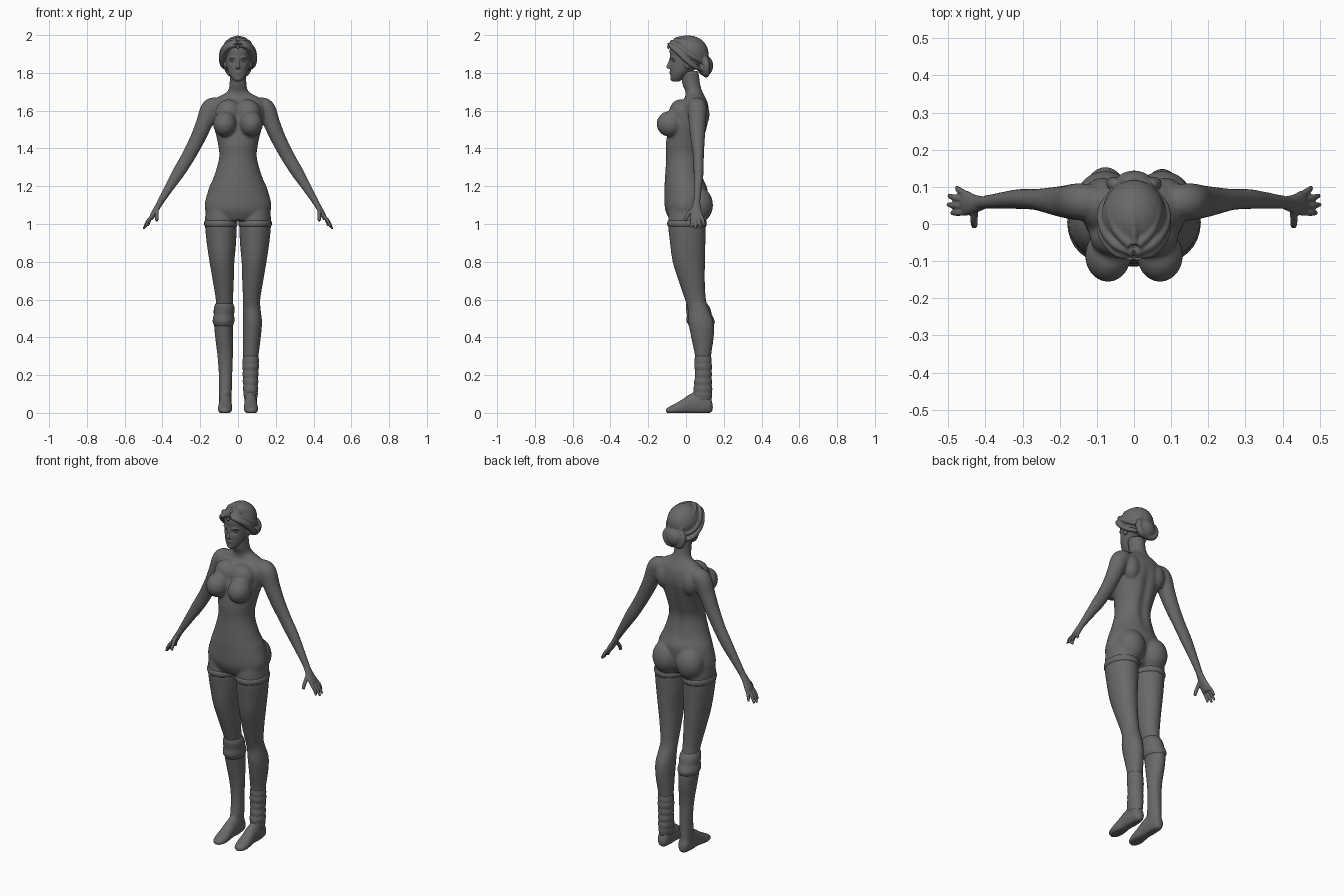
import bpy, bmesh, math
from mathutils import Vector, Matrix

X, Y, Z = Vector((1, 0, 0)), Vector((0, 1, 0)), Vector((0, 0, 1))
grey = bpy.data.materials.new("dark_grey")
grey.diffuse_color = (0.14, 0.14, 0.14, 1)


def spline(pts, steps=6):
    """Smooth curve through tuples of any length."""
    out = []
    for i in range(len(pts) - 1):
        a, b, c, d = pts[max(i - 1, 0)], pts[i], pts[i + 1], pts[min(i + 2, len(pts) - 1)]
        for k in range(steps):
            t = k / steps
            out.append([0.5 * (2 * q + (r - p) * t + (2 * p - 5 * q + 4 * r - s) * t * t
                               + (3 * q - p - 3 * r + s) * t ** 3)
                        for p, q, r, s in zip(a, b, c, d)])
    return out + [list(pts[-1])]


def loft(bm, rings, ref=X, axis=None, side=1, n=28, smooth=True, warp=None):
    """Skin ellipses (x, y, z, radius along ref, other radius) along a path."""
    rings = spline(rings) if smooth else rings
    cen = [Vector(r[:3]) for r in rings]
    loops = []
    for i, r in enumerate(rings):
        t = axis or (cen[min(i + 1, len(cen) - 1)] - cen[max(i - 1, 0)]).normalized()
        u = (ref - t * ref.dot(t)).normalized()
        v = t.cross(u)
        loop = []
        for k in range(n):
            a = math.tau * k / n
            p = cen[i] + u * math.cos(a) * max(r[3], .002) + v * math.sin(a) * max(r[4], .002)
            if warp:
                p = warp(p)
            loop.append(bm.verts.new((p.x * side, p.y, p.z)))
        loops.append(loop)
    for a, b in zip(loops, loops[1:]):
        for k in range(n):
            bm.faces.new((a[k], a[(k + 1) % n], b[(k + 1) % n], b[k]))
    bm.faces.new(loops[0])
    bm.faces.new(loops[-1])


def tube(bm, pts, r, side=1, ref=Y):
    """Tapered round strand."""
    m = len(pts) - 1
    loft(bm, [(*p, r * (1 - .3 * abs(2 * i / m - 1)), r * (1 - .3 * abs(2 * i / m - 1)))
              for i, p in enumerate(pts)], ref, None, side, 12)


def ball(bm, c, r, side=1):
    m = Matrix.Translation((c[0] * side, c[1], c[2])) @ Matrix.Diagonal((*r, 1))
    return bmesh.ops.create_uvsphere(bm, u_segments=28, v_segments=18, radius=1, matrix=m)["verts"]


def finish(name, bm, voxel=0, relax=0):
    bmesh.ops.recalc_face_normals(bm, faces=bm.faces)
    for f in bm.faces:
        f.smooth = True
    me = bpy.data.meshes.new(name)
    bm.to_mesh(me)
    bm.free()
    ob = bpy.data.objects.new(name, me)
    bpy.context.collection.objects.link(ob)
    me.materials.append(grey)
    if voxel:
        m = ob.modifiers.new("fuse", 'REMESH')
        m.mode, m.voxel_size, m.use_smooth_shade = 'VOXEL', voxel, True
        m = ob.modifiers.new("relax", 'SMOOTH')
        m.factor, m.iterations = .5, relax
    return ob


# Body: torso, limbs and feet fused into one skin
def spine(p):
    g = math.exp(-(p.x / .025) ** 2) * math.exp(-((p.z - 1.42) / .17) ** 4)
    return p - Y * .014 * g if p.y > .03 else p


def sole(p):
    return Vector((p.x, p.y, max(p.z, 0)))


torso = [(0, -.005, 1.02, .12, .08), (0, -.005, 1.08, .176, .106), (0, 0, 1.18, .157, .114),
         (0, -.01, 1.25, .128, .101), (0, -.013, 1.35, .1, .092), (0, -.005, 1.43, .107, .101),
         (0, .014, 1.52, .129, .104), (0, .026, 1.58, .138, .1), (0, .042, 1.64, .142, .074),
         (0, .048, 1.67, .11, .054), (0, .042, 1.7, .058, .045), (0, .028, 1.74, .045, .047),
         (0, .018, 1.81, .044, .048)]
leg = [(.09, .008, 1.1, .08, .095), (.091, .005, 1.0, .084, .1), (.088, .009, .9, .078, .094),
       (.085, .015, .8, .066, .086), (.078, .03, .7, .056, .07), (.072, .05, .6, .046, .056),
       (.073, .065, .55, .047, .056), (.077, .079, .48, .05, .067), (.074, .087, .4, .047, .06),
       (.068, .09, .3, .041, .043), (.066, .092, .2, .036, .039), (.067, .088, .1, .034, .046),
       (.067, .088, .02, .032, .05)]
arm = [(.09, .06, 1.63, .04, .035), (.143, .06, 1.615, .05, .05), (.18, .06, 1.53, .045, .044),
       (.215, .062, 1.45, .038, .04), (.262, .066, 1.36, .029, .037), (.31, .067, 1.28, .027, .034),
       (.36, .063, 1.2, .022, .026), (.412, .057, 1.115, .018, .018), (.43, .054, 1.085, .02, .014)]
foot = [(.067, .142, .03, .012, .015), (.067, .125, .04, .03, .045), (.067, .07, .05, .034, .065),
        (.067, .02, .045, .034, .055), (.068, -.02, .03, .037, .042), (.069, -.06, .018, .038, .03),
        (.07, -.095, .012, .028, .018), (.07, -.107, .01, .012, .01)]
bm = bmesh.new()
loft(bm, torso, axis=Z, n=48, warp=spine)
for s in (1, -1):
    loft(bm, leg, axis=Z, side=s)
    loft(bm, foot, axis=Y, side=s, warp=sole)
    loft(bm, arm, ref=Y, side=s)
    ball(bm, (.07, -.085, 1.53), (.062, .071, .068), s)       # breast
    ball(bm, (.05, -.03, 1.59), (.07, .06, .07), s)           # upper chest
    ball(bm, (.077, .065, 1.1), (.08, .078, .095), s)         # buttock
    ball(bm, (.085, .075, 1.58), (.05, .05, .075), s)         # shoulder blade
finish("body", bm, .007, 8)

# Hands: palm, four fingers and thumb
tips = [(.477, .098, .99), (.498, .076, .977), (.5, .052, .973), (.49, .03, .982)]
for s, label in ((1, "left_hand"), (-1, "right_hand")):
    bm = bmesh.new()
    loft(bm, [(.405, .057, 1.125, .017, .016), (.432, .054, 1.08, .026, .015),
              (.452, .056, 1.045, .034, .014), (.462, .057, 1.025, .03, .01)], Y, None, s)
    for i, t in enumerate(tips):
        base = (.45, .081 - i * .017, 1.05)
        mid = ((base[0] + t[0]) / 2 + .005, (base[1] + t[1]) / 2, (base[2] + t[2]) / 2)
        tube(bm, [base, mid, t], .0088, s)
    tube(bm, [(.425, .045, 1.09), (.43, .018, 1.06), (.43, .002, 1.035), (.43, -.005, 1.015)], .011, s)
    finish(label, bm, .0035, 2)


# Head with sockets, nose, lips, brows and ears
def socket(p):
    g = math.exp(-((abs(p.x) - .029) / .014) ** 2 - ((p.z - 1.862) / .011) ** 2)
    return p + Y * .009 * g if p.y < 0 else p


bm = bmesh.new()
loft(bm, [(0, -.055, 1.755, .018, .02), (0, -.046, 1.772, .033, .036), (0, -.03, 1.8, .05, .053),
          (0, -.01, 1.83, .06, .075), (0, 0, 1.86, .066, .084), (0, .01, 1.89, .07, .095),
          (0, .01, 1.93, .073, .095), (0, .012, 1.965, .055, .07), (0, .012, 1.982, .02, .03)],
     axis=Z, n=56, warp=socket)
loft(bm, [(0, -.079, 1.878, .006, .008), (0, -.088, 1.85, .007, .009), (0, -.094, 1.833, .011, .011),
          (0, -.089, 1.822, .012, .008)], axis=Z)
ball(bm, (0, -.08, 1.804), (.019, .008, .005))
ball(bm, (0, -.079, 1.796), (.016, .008, .005))
ball(bm, (0, -.07, 1.77), (.017, .014, .013))
for s in (1, -1):
    ball(bm, (.067, .008, 1.848), (.01, .018, .027), s)
    tube(bm, [(.012, -.082, 1.878), (.03, -.077, 1.884), (.048, -.063, 1.877)], .005, s, Z)
finish("head", bm, .0035, 3)

# Eyes
bm = bmesh.new()
for s in (1, -1):
    ball(bm, (.029, -.062, 1.862), (.013, .009, .007), s)
finish("eyes", bm)

# Hair: cap trimmed along the hairline, swept locks and a low bun
bm = bmesh.new()
ball(bm, (0, .018, 1.904), (.088, .101, .092))
cut = bmesh.ops.bisect_plane(bm, geom=bm.verts[:] + bm.edges[:] + bm.faces[:],
                             plane_co=(0, -.08, 1.93), plane_no=(0, -.7, -.71), clear_outer=True)
edge = [e for e in cut["geom_cut"] if isinstance(e, bmesh.types.BMEdge)]
bmesh.ops.contextual_create(bm, geom=edge)
for s in (1, -1):
    tube(bm, [(.004, -.084, 1.95), (.045, -.077, 1.94), (.078, -.038, 1.908), (.086, 0, 1.87),
              (.076, .045, 1.835), (.035, .095, 1.815)], .016, s, Z)
    tube(bm, [(.004, -.077, 1.965), (.05, -.055, 1.955), (.08, -.01, 1.92), (.083, .045, 1.88),
              (.04, .105, 1.85)], .015, s, Z)
    tube(bm, [(.01, -.058, 1.977), (.045, -.02, 1.968), (.06, .04, 1.945), (.045, .093, 1.9),
              (.02, .115, 1.86)], .015, s, X)
    tube(bm, [(.045, .105, 1.875), (.056, .108, 1.84), (.04, .108, 1.8), (.0, .105, 1.79)], .021, s, Y)
tube(bm, [(0, -.055, 1.98), (0, .01, 1.987), (0, .065, 1.97), (0, .1, 1.92), (0, .115, 1.87)], .014, 1, X)
ball(bm, (0, .1, 1.838), (.055, .044, .054))
finish("hair", bm, .0045, 3)

# Small brow ornament
bm = bmesh.new()
ball(bm, (0, -.093, 1.938), (.008, .007, .011))
for s in (1, -1):
    tube(bm, [(0, -.093, 1.95), (.012, -.094, 1.955), (.025, -.089, 1.95)], .004, s, Z)
finish("brow_ornament", bm)


# Wraps hugging the leg, with shallow ridges
def leg_at(z):
    for a, b in zip(leg, leg[1:]):
        if b[2] <= z <= a[2]:
            t = (a[2] - z) / (a[2] - b[2])
            return [p + (q - p) * t for p, q in zip(a, b)]


def wrap(name, z0, z1, side, turns, grow):
    bm, rings, count = bmesh.new(), [], turns * 8
    for i in range(count + 1):
        x, y, z, a, b = leg_at(z0 + (z1 - z0) * i / count)
        g = (grow + .003 * abs(math.sin(math.pi * turns * i / count))) * min(1, 6 * i / count, 6 * (1 - i / count))
        rings.append((x, y, z, a + g, b + g))
    loft(bm, rings, axis=Z, side=side, smooth=False)
    finish(name, bm)


wrap("knee_wrap", .46, .58, -1, 2, .005)
wrap("shin_wrap", .07, .3, 1, 6, .003)
wrap("left_thigh_hem", .985, 1.02, 1, 1, .002)
wrap("right_thigh_hem", .985, 1.02, -1, 1, .002)
